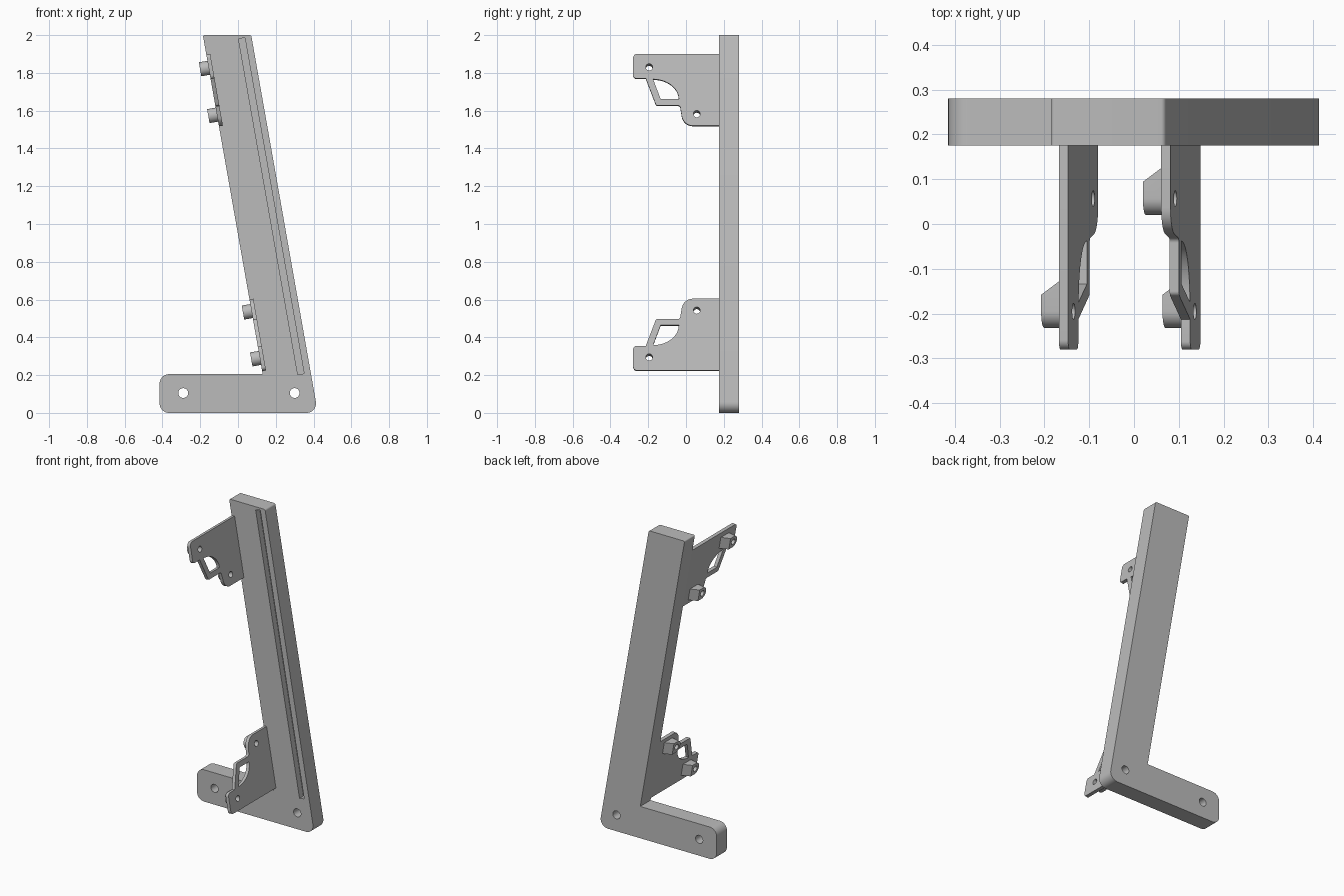
import bpy, bmesh, math
from mathutils import Matrix, Vector

if "Cube" in bpy.data.objects:
    bpy.data.objects.remove(bpy.data.objects["Cube"])

TILT = math.radians(10)
T = math.tan(TILT)
EDGE = -0.186          # x of the post's left edge at the top
FRONT, BACK = -0.175, -0.28

grey = bpy.data.materials.new("plain_grey")
grey.use_nodes = True
grey.diffuse_color = (0.5, 0.5, 0.5, 1)
grey.node_tree.nodes["Principled BSDF"].inputs["Base Color"].default_value = (0.5, 0.5, 0.5, 1)


def frame(a, b, h, origin):
    """Matrix sending profile axes a, b and depth h into the model."""
    m = Matrix((a, b, h)).transposed().to_4x4()
    m.translation = origin
    return m


# Post plane: profile is x, z; depth runs towards the front
POST = frame((1, 0, 0), (0, 0, 1), (0, -1, 0), (0, 0, 0))
# Bracket plane: profile is y, z along the sloping edge; depth runs outwards
SIDE = frame((0, 1, 0), (-T, 0, 1), (-math.cos(TILT), 0, -math.sin(TILT)),
             (EDGE + 2 * T, 0, 0))


def rounded(corners, steps=8):
    """Outline from (a, b, radius) corners."""
    out = []
    for i, (a, b, r) in enumerate(corners):
        p = Vector((a, b))
        if not r:
            out.append(p)
            continue
        d0 = (Vector(corners[i - 1][:2]) - p).normalized()
        d1 = (Vector(corners[(i + 1) % len(corners)][:2]) - p).normalized()
        half = d0.angle(d1) / 2
        centre = p + (d0 + d1).normalized() * (r / math.sin(half))
        v0 = p + d0 * (r / math.tan(half)) - centre
        v1 = p + d1 * (r / math.tan(half)) - centre
        sweep = math.pi - 2 * half
        for k in range(steps + 1):
            t = k / steps
            out.append(centre + (v0 * math.sin((1 - t) * sweep)
                                 + v1 * math.sin(t * sweep)) / math.sin(sweep))
    return out


def circle(a, b, r, n=28):
    return [Vector((a + r * math.cos(k * math.tau / n), b + r * math.sin(k * math.tau / n)))
            for k in range(n)]


def prism(name, outline, plane, h0, h1, flare=0):
    """Extruded outline; flare pushes the highest-a side outwards at h0."""
    bm = bmesh.new()
    top = max(p.x for p in outline)
    rings = []
    for h, extra in ((h0, flare), (h1, 0)):
        rings.append([bm.verts.new(plane @ Vector(
            (p.x + (extra if p.x > top - 1e-5 else 0), p.y, h))) for p in outline])
    bm.faces.new(rings[0])
    bm.faces.new(rings[1][::-1])
    n = len(outline)
    for i in range(n):
        j = (i + 1) % n
        bm.faces.new((rings[0][i], rings[1][i], rings[1][j], rings[0][j]))
    bmesh.ops.recalc_face_normals(bm, faces=bm.faces)
    me = bpy.data.meshes.new(name)
    bm.to_mesh(me)
    bm.free()
    me.materials.append(grey)
    ob = bpy.data.objects.new(name, me)
    bpy.context.collection.objects.link(ob)
    return ob


def finish(ob, cutters):
    """Cut the holes, remove the cutters, then shade."""
    for c in cutters:
        c.hide_render = True
        mod = ob.modifiers.new("cut", 'BOOLEAN')
        mod.operation, mod.solver, mod.object = 'DIFFERENCE', 'EXACT', c
    dg = bpy.context.evaluated_depsgraph_get()
    ob.data = bpy.data.meshes.new_from_object(ob.evaluated_get(dg))
    ob.modifiers.clear()
    for c in cutters:
        bpy.data.objects.remove(c)
    bpy.ops.object.select_all(action='DESELECT')
    ob.select_set(True)
    bpy.context.view_layer.objects.active = ob
    bpy.ops.object.shade_smooth_by_angle(angle=math.radians(30))


# L-shaped post and foot, with two bolt holes and a long slot
RIGHT = 0.07 + 2 * T
post = prism("post_and_foot", rounded([
    (EDGE, 2, 0.008), (EDGE + 1.795 * T, 0.205, 0), (-0.415, 0.205, 0.05),
    (-0.415, 0, 0.05), (RIGHT, 0, 0.05), (0.07, 2, 0.012)]), POST, BACK, FRONT)
cuts = [prism("bolt_cutter", circle(x, 0.105, 0.026), POST, -0.4, -0.1) for x in (-0.29, 0.3)]
along = Vector((math.sin(TILT), -math.cos(TILT)))
across = Vector((math.cos(TILT), math.sin(TILT)))
start = Vector((0.003, 1.98))
slot = [start, start + across * 0.034,
        start + across * 0.034 + along * 1.805, start + along * 1.805]
cuts.append(prism("slot_cutter", slot, POST, FRONT - 0.04, FRONT + 0.05))
finish(post, cuts)

# Bracket profile for the upper one; the lower one is its mirror image
PLATE = rounded([
    (0.175, 1.897, 0), (-0.28, 1.897, 0.022), (-0.28, 1.767, 0.018), (-0.213, 1.767, 0),
    (-0.158, 1.624, 0.012), (-0.032, 1.624, 0.012), (-0.014, 1.517, 0.06), (0.175, 1.517, 0)])
ARC = [Vector((-0.175 + 0.137 * math.sin(t), 1.657 + 0.106 * math.cos(t)))
       for t in (k * math.pi / 28 for k in range(1, 15))]
WINDOW = ARC + [Vector((-0.134, 1.657)), Vector((-0.174, 1.763))]
HOLES = ((-0.195, 1.827), (0.057, 1.579))
R, DEPTH = 0.037, 0.046

for label, flip in (("upper", False), ("lower", True)):
    def place(points):
        return [Vector((p.x, 2.118 - p.y)) if flip else p for p in points]

    # Flat plate with window and screw holes
    plate = prism(label + "_bracket_plate", place(PLATE), SIDE, -0.021, 0)
    cuts = [prism("window_cutter", place(WINDOW), SIDE, -0.1, 0.1)]
    cuts += [prism("screw_cutter", place(circle(a, b, 0.018)), SIDE, -0.1, 0.1)
             for a, b in HOLES]
    finish(plate, cuts)

    # Screw bosses: round nose, ramped rear
    for k, (a, b) in enumerate(HOLES):
        nose = [Vector((a - R * math.sin(t), b + R * math.cos(t)))
                for t in (i * math.pi / 14 for i in range(15))]
        shape = nose + [Vector((a + R, b - R)), Vector((a + R, b + R))]
        boss = prism(f"{label}_screw_boss_{k + 1}", place(shape), SIDE, 0, DEPTH, flare=0.034)
        finish(boss, [prism("screw_cutter", place(circle(a, b, 0.018)), SIDE, -0.1, 0.1)])
